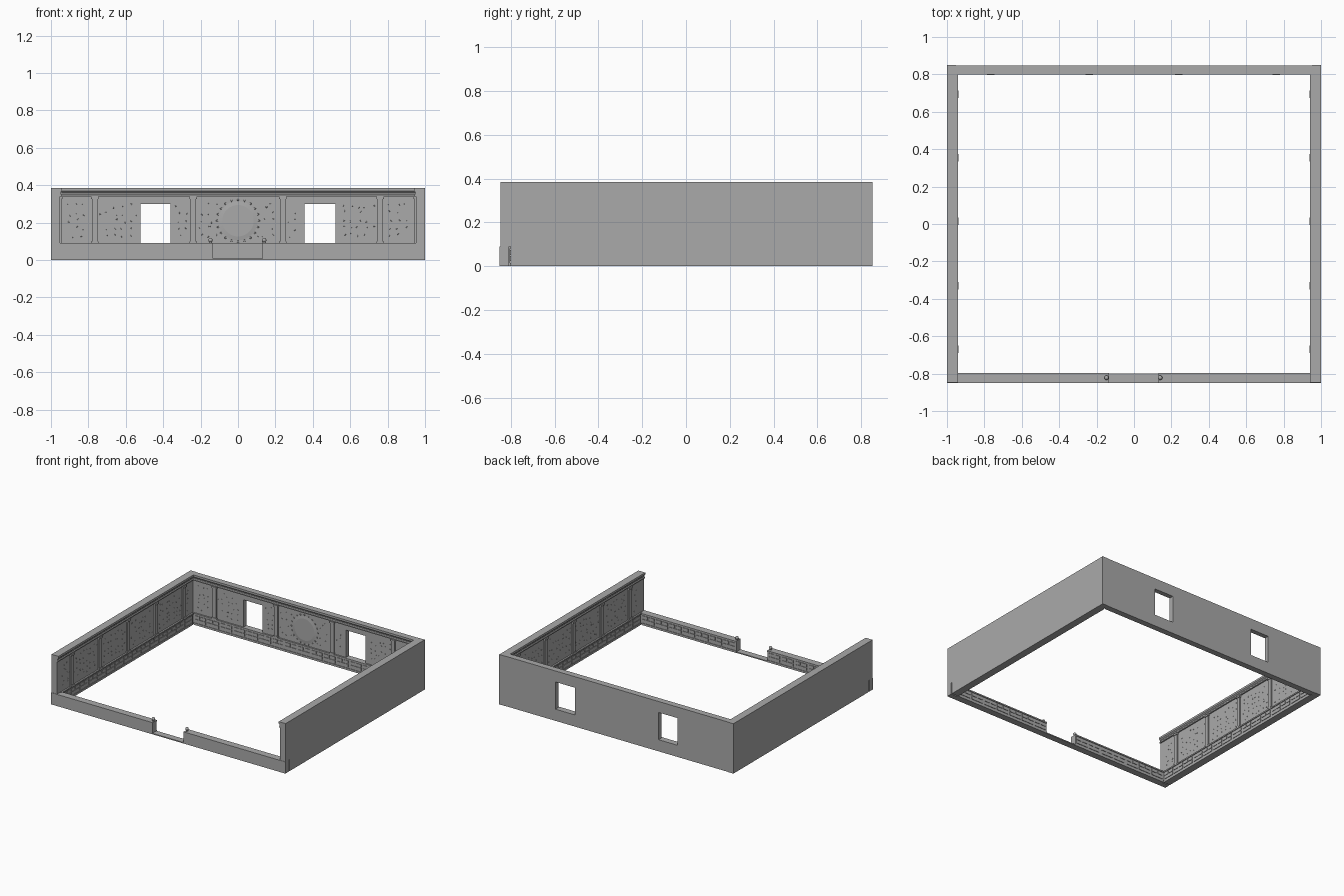
import bpy, bmesh, math, random
from mathutils import Matrix, Vector

if "Cube" in bpy.data.objects:
    bpy.data.objects.remove(bpy.data.objects["Cube"], do_unlink=True)
random.seed(4)

stone = bpy.data.materials.new("grey stone")
stone.use_nodes = True
GREY = (0.4, 0.4, 0.4, 1)
stone.diffuse_color = GREY
stone.node_tree.nodes["Principled BSDF"].inputs["Base Color"].default_value = GREY

H, LOW = 0.385, 0.09
SIDE_IN, BACK_IN = 0.953, 0.812
WINDOWS = [(-0.52, -0.36), (0.355, 0.52)]
WIN_TOP = 0.30


def finish(bm, name, matrix=None):
    bmesh.ops.recalc_face_normals(bm, faces=bm.faces[:])
    mesh = bpy.data.meshes.new(name)
    bm.to_mesh(mesh)
    bm.free()
    mesh.materials.append(stone)
    ob = bpy.data.objects.new(name, mesh)
    if matrix:
        ob.matrix_world = matrix
    bpy.context.collection.objects.link(ob)
    return ob


def box(bm, x0, x1, y0, y1, z0, z1):
    centre = Vector((x0 + x1, y0 + y1, z0 + z1)) / 2
    size = Matrix.Diagonal((x1 - x0, y1 - y0, z1 - z0, 1))
    bmesh.ops.create_cube(bm, size=1, matrix=Matrix.Translation(centre) @ size)


def prism(bm, outline, x0, x1):
    """Extrude a (y, z) outline along x."""
    face = bm.faces.new([bm.verts.new((x0, y, z)) for y, z in outline])
    new = bmesh.ops.extrude_face_region(bm, geom=[face])["geom"]
    bmesh.ops.translate(bm, vec=(x1 - x0, 0, 0),
                        verts=[v for v in new if isinstance(v, bmesh.types.BMVert)])


def stud(bm, x, z, r, depth, sides=6):
    """Low round boss facing into the room (local -y)."""
    m = Matrix.Translation((x, -depth / 2, z)) @ Matrix.Rotation(math.pi / 2, 4, "X")
    bmesh.ops.create_cone(bm, cap_ends=True, segments=sides, radius1=r,
                          radius2=r * 0.8, depth=depth, matrix=m)


# Side walls, notched over the ends of the low front wall
for name, s in (("left", 1), ("right", -1)):
    bm = bmesh.new()
    prism(bm, [(-0.847, LOW), (-0.80, LOW), (-0.80, 0), (0.85, 0), (0.85, H), (-0.847, H)],
          s * SIDE_IN, s)
    finish(bm, name + "_wall")

# Back wall: a grid of cells with the window cells left open
bm = bmesh.new()
xs = [-SIDE_IN] + [x for w in WINDOWS for x in w] + [SIDE_IN]
zs = [0, LOW, WIN_TOP, H]
grid = [[bm.verts.new((x, BACK_IN, z)) for z in zs] for x in xs]
for i in range(len(xs) - 1):
    for j in range(len(zs) - 1):
        if not (i in (1, 3) and j == 1):
            bm.faces.new((grid[i][j], grid[i + 1][j], grid[i + 1][j + 1], grid[i][j + 1]))
new = bmesh.ops.extrude_face_region(bm, geom=bm.faces[:])["geom"]
bmesh.ops.translate(bm, vec=(0, 0.848 - BACK_IN, 0),
                    verts=[v for v in new if isinstance(v, bmesh.types.BMVert)])
finish(bm, "back_wall")

# Low front wall with doorway and threshold
bm = bmesh.new()
for x0, x1 in ((-1, -0.135), (0.13, 1)):
    box(bm, x0, x1, -0.85, -0.808, 0, LOW)
finish(bm, "front_low_wall")
bm = bmesh.new()
box(bm, -0.135, 0.13, -0.85, -0.80, 0, 0.008)
finish(bm, "threshold")

# Small knobs on either side of the doorway
for name, x in (("right", -0.147), ("left", 0.14)):
    bm = bmesh.new()
    bmesh.ops.create_uvsphere(bm, u_segments=16, v_segments=10, radius=0.012,
                              matrix=Matrix.Translation((x, -0.822, 0.106)))
    bmesh.ops.create_cone(bm, cap_ends=True, segments=12, radius1=0.01, radius2=0.006,
                          depth=0.012, matrix=Matrix.Translation((x, -0.822, 0.094)))
    ob = finish(bm, name + "_door_knob")
    for p in ob.data.polygons:
        p.use_smooth = True


# Inner relief, built in a frame where x runs along the wall and -y faces the room
def plinth(name, matrix, x0, x1):
    bm = bmesh.new()
    box(bm, x0, x1, -0.006, 0, 0, LOW)
    box(bm, x0, x1, -0.012, -0.006, 0.08, LOW)
    box(bm, x0, x1, -0.010, -0.006, 0, 0.015)
    n = max(1, round((x1 - x0) / 0.11))
    step = (x1 - x0) / n
    for i in range(n):
        a = x0 + i * step
        box(bm, a + 0.008, a + step - 0.008, -0.010, -0.006, 0.024, 0.046)
        box(bm, a + 0.008, a + step * 0.45, -0.010, -0.006, 0.052, 0.073)
        box(bm, a + step * 0.55, a + step - 0.008, -0.010, -0.006, 0.052, 0.073)
    finish(bm, name + "_plinth", matrix)


def cornice(name, matrix, x0, x1):
    bm = bmesh.new()
    prism(bm, [(0, 0.34), (-0.009, 0.34), (-0.009, 0.348), (-0.004, 0.354), (-0.004, 0.362),
               (-0.012, 0.37), (-0.012, H), (0, H)], x0, x1)
    finish(bm, name + "_cornice", matrix)


def pilasters(name, matrix, places):
    bm = bmesh.new()
    for x in places:
        box(bm, x - 0.016, x + 0.016, -0.009, 0, LOW, 0.326)
        box(bm, x - 0.02, x + 0.02, -0.015, 0, 0.326, 0.34)
        box(bm, x - 0.02, x + 0.02, -0.013, 0, LOW, 0.1)
    finish(bm, name + "_pilasters", matrix)


def pitted_panels(name, matrix, x0, x1, places, blocked):
    """Sparse bosses scattered over the bays between pilasters."""
    bm = bmesh.new()
    x = x0 + 0.03
    while x < x1 - 0.03:
        for z in (0.13, 0.17, 0.21, 0.25, 0.29):
            px = x + random.uniform(-0.013, 0.013)
            pz = z + random.uniform(-0.013, 0.013)
            if all(abs(px - p) > 0.028 for p in places) and not blocked(px, pz):
                stud(bm, px, pz, random.uniform(0.003, 0.005), 0.002)
        x += 0.042
    finish(bm, name + "_panel_studs", matrix)


def near_opening(x, z):
    window = any(a - 0.02 < x < b + 0.02 for a, b in WINDOWS)
    return window or math.hypot(x, z - 0.21) < 0.13


def place(x, y, degrees):
    return Matrix.Translation((x, y, 0)) @ Matrix.Rotation(math.radians(degrees), 4, "Z")


SIDE_POSTS = [-0.67, -0.33, 0.015, 0.355, 0.695]
BACK_POSTS = [-0.765, -0.24, 0.24, 0.76]
for name, s in (("left", 1), ("right", -1)):
    m = place(s * SIDE_IN, 0, -90 * s)
    along = [-s * y for y in SIDE_POSTS]
    ends = sorted((s * 0.847, -s * 0.812))
    plinth(name, m, -0.80, 0.80)
    cornice(name, m, *ends)
    pilasters(name, m, along)
    pitted_panels(name, m, -0.80, 0.80, along, lambda x, z: False)

m = place(0, BACK_IN, 0)
plinth("back", m, -0.94, 0.94)
cornice("back", m, -0.945, 0.945)
pilasters("back", m, BACK_POSTS)
pitted_panels("back", m, -0.94, 0.94, BACK_POSTS, near_opening)

m = place(0, -0.808, 180)
plinth("front_left", m, -0.94, -0.13)
plinth("front_right", m, 0.135, 0.94)

# Round medallion in the middle of the back wall
bm = bmesh.new()
stud(bm, 0, 0.21, 0.105, 0.003, 40)
for i in range(20):
    a = math.tau * i / 20
    stud(bm, 0.112 * math.cos(a), 0.21 + 0.112 * math.sin(a), 0.006, 0.005)
finish(bm, "back_medallion", place(0, BACK_IN, 0))
